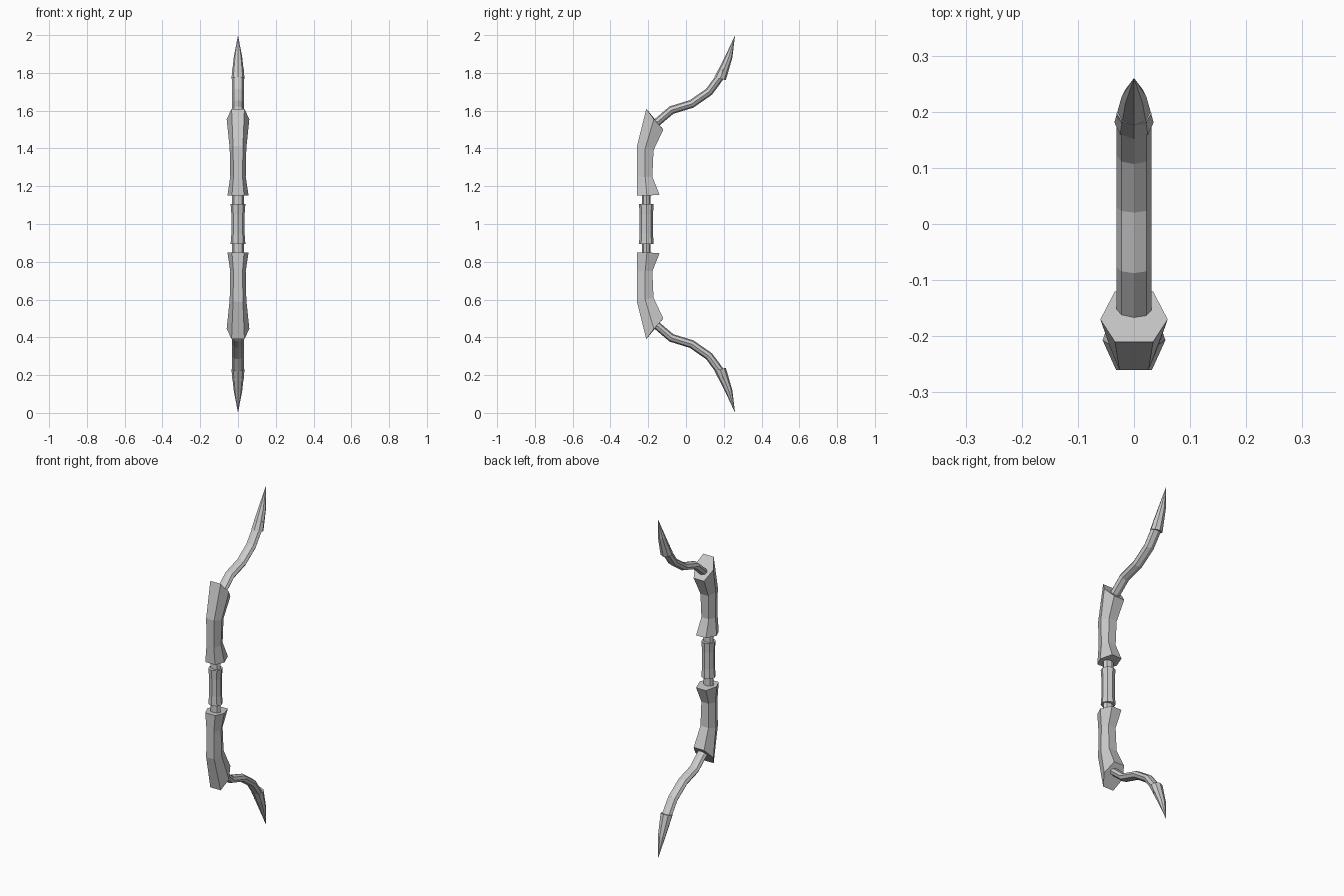
import bpy, bmesh, math
from mathutils import Vector

if "Cube" in bpy.data.objects:
    bpy.data.objects.remove(bpy.data.objects["Cube"])


def loft(name, rings, tip=None):
    """Skin a list of equal-length point rings; close with caps or a point."""
    bm = bmesh.new()
    vs = [[bm.verts.new(p) for p in r] for r in rings]
    n = len(vs[0])
    for a, b in zip(vs, vs[1:]):
        for i in range(n):
            j = (i + 1) % n
            bm.faces.new((a[i], a[j], b[j], b[i]))
    bm.faces.new(vs[0])
    if tip:
        t = bm.verts.new(tip)
        for i in range(n):
            bm.faces.new((vs[-1][i], vs[-1][(i + 1) % n], t))
    else:
        bm.faces.new(vs[-1])
    bmesh.ops.recalc_face_normals(bm, faces=bm.faces[:])
    me = bpy.data.meshes.new(name)
    bm.to_mesh(me)
    bm.free()
    ob = bpy.data.objects.new(name, me)
    bpy.context.collection.objects.link(ob)
    return ob


def ring(y, z, direction, rx, rt, n=8):
    """Elliptical ring square to a direction lying in the yz plane."""
    d = Vector((0, *direction)).normalized()
    side = Vector((0, d.z, -d.y))
    c = Vector((0, y, z))
    return [c + Vector((rx * math.sin(2 * math.pi * i / n), 0, 0))
            + side * (rt * math.cos(2 * math.pi * i / n)) for i in range(n)]


def flip(p):
    return Vector((p[0], p[1], 2 - p[2]))


def loft_pair(name, rings, tip=None):
    loft("upper_" + name, rings, tip)
    loft("lower_" + name, [[flip(p) for p in r] for r in rings],
         flip(tip) if tip else None)


# Continuous recurved core rod
half = [(-0.21, 1.15), (-0.21, 1.40), (-0.157, 1.535), (-0.077, 1.603),
        (0.03, 1.636), (0.122, 1.70), (0.185, 1.785), (0.197, 1.82)]
path = [(y, 2 - z) for y, z in reversed(half)] + half
rod = []
for i, (y, z) in enumerate(path):
    a, b = path[max(i - 1, 0)], path[min(i + 1, len(path) - 1)]
    rod.append(ring(y, z, (b[0] - a[0], b[1] - a[1]), 0.031, 0.022))
loft("core_rod", rod)

# Waisted hand grip
loft("grip", [ring(-0.21, z, (0, 1), r, r) for z, r in
              ((0.895, 0.039), (0.95, 0.035), (1.05, 0.035), (1.105, 0.039))])

# Curved pointed limb tips
loft_pair("limb_tip", [ring(0.181, 1.77, (0.3, 1), 0.035, 0.031),
                       ring(0.227, 1.885, (0.3, 1), 0.022, 0.019)],
          Vector((0, 0.26, 2.0)))


# Six-sided limb guards: half widths and (y, z) of front, middle and back edges
def hexa(xf, front, xm, mid, xb, back):
    half = [(xf, *front), (xm, *mid), (xb, *back)]
    return half + [(-x, y, z) for x, y, z in reversed(half)]


loft_pair("limb_guard", [
    hexa(0.032, (-0.26, 1.15), 0.056, (-0.207, 1.15), 0.032, (-0.14, 1.155)),
    hexa(0.024, (-0.26, 1.25), 0.041, (-0.216, 1.25), 0.024, (-0.178, 1.25)),
    hexa(0.026, (-0.26, 1.41), 0.044, (-0.216, 1.40), 0.026, (-0.172, 1.39)),
    hexa(0.034, (-0.21, 1.61), 0.060, (-0.170, 1.555), 0.034, (-0.12, 1.50)),
])
